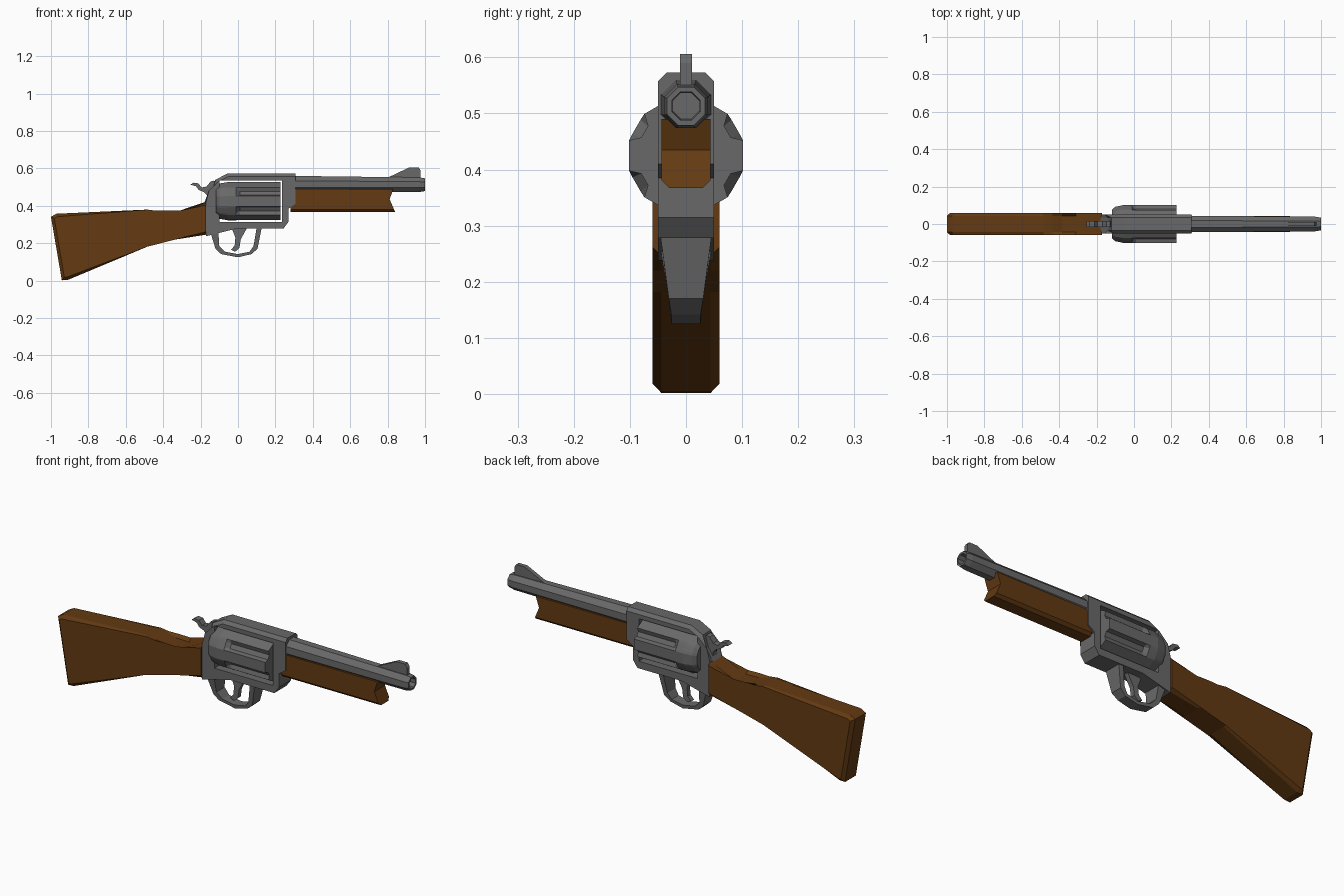
import bpy, bmesh
from math import sin, cos, radians

cube = bpy.data.objects.get("Cube")
if cube:
    bpy.data.objects.remove(cube)


def material(name, color):
    m = bpy.data.materials.new(name)
    m.use_nodes = True
    m.diffuse_color = (*color, 1)
    m.node_tree.nodes["Principled BSDF"].inputs["Base Color"].default_value = (*color, 1)
    return m


steel = material("grey steel", (0.14, 0.14, 0.14))
wood = material("brown wood", (0.125, 0.042, 0.006))


def finish(name, bm, mat):
    bmesh.ops.recalc_face_normals(bm, faces=bm.faces)
    mesh = bpy.data.meshes.new(name)
    bm.to_mesh(mesh)
    bm.free()
    mesh.materials.append(mat)
    ob = bpy.data.objects.new(name, mesh)
    bpy.context.collection.objects.link(ob)
    return ob


def prism(name, outline, half, mat, chamfer=0, rule=lambda p: True):
    """Extrude a side profile across y, chamfering the rim edges chosen by rule."""
    bm = bmesh.new()
    rings = [[bm.verts.new((x, y, z)) for x, z in outline] for y in (-half, half)]
    rims = []
    for ring in rings:
        rims += [e for e in bm.faces.new(ring).edges]
    n = len(outline)
    for i in range(n):
        j = (i + 1) % n
        bm.faces.new((rings[0][i], rings[0][j], rings[1][j], rings[1][i]))
    if chamfer:
        edges = [e for e in rims if rule((e.verts[0].co + e.verts[1].co) / 2)]
        bmesh.ops.bevel(bm, geom=edges, offset=chamfer, segments=1, affect='EDGES')
    return finish(name, bm, mat)


def loft(name, sections, mat, cap=(True, True)):
    """Skin rings given as (x, [(y, z), ...])."""
    bm = bmesh.new()
    rings = [[bm.verts.new((x, y, z)) for y, z in pts] for x, pts in sections]
    for a, b in zip(rings, rings[1:]):
        for i in range(len(a)):
            j = (i + 1) % len(a)
            bm.faces.new((a[i], a[j], b[j], b[i]))
    for ring, wanted in zip((rings[0], rings[-1]), cap):
        if wanted:
            bm.faces.new(ring)
    return finish(name, bm, mat)


def polar(z, polygon):
    return [(r * cos(radians(a)), z + r * sin(radians(a))) for a, r in polygon]


# Shoulder stock
prism("stock", [(-1, .342), (-.97, .358), (-.484, .38), (-.436, .374), (-.385, .36),
                (-.31, .358), (-.17, .422), (-.17, .246), (-.335, .22), (-.484, .182),
                (-.91, .004), (-.942, .002)], .06, wood, .016, lambda p: p.x < -.18)

# Frame with a window for the cylinder
frame = prism("frame", [(-.18, .417), (-.14, .476), (-.12, .54), (-.056, .573), (.307, .573),
                        (.307, .41), (.27, .385), (.27, .315), (.243, .278), (-.01, .278),
                        (-.17, .238)], .05, steel, .016, lambda p: p.z > .43 and p.x < .3)
cutter = prism("window_cutter", [(-.1, .315), (-.1, .535), (.235, .535), (.235, .315)], .2, steel)
cutter.hide_render = True
mod = frame.modifiers.new("window", 'BOOLEAN')
mod.operation, mod.solver, mod.object = 'DIFFERENCE', 'EXACT', cutter
bpy.context.view_layer.objects.active = frame
bpy.ops.object.modifier_apply(modifier="window")
bpy.data.objects.remove(cutter)


# Fluted cylinder: lobes and grooves alternate every half of sixty degrees
def drum(radius, groove):
    pts = []
    for k in range(6):
        a = 60 * k
        pts += [(a - 15, radius), (a + 15, radius), (a + 22, groove), (a + 38, groove)]
    return polar(.425, pts)


loft("cylinder", [(-.118, drum(.08, .08)), (-.1, drum(.095, .095)), (-.055, drum(.105, .103)),
                  (-.01, drum(.105, .103)), (.01, drum(.105, .086)), (.227, drum(.105, .086))], steel)


# Octagonal barrel with a bored muzzle
def octagon(radius, z):
    return polar(z, [(22.5 + 45 * i, radius) for i in range(8)])


loft("barrel", [(.28, octagon(.048, .516)), (.97, octagon(.042, .513)), (1, octagon(.037, .513)),
                (1, octagon(.027, .513)), (.94, octagon(.025, .513))], steel)

# Front sight
prism("front_sight", [(.805, .54), (.805, .553), (.917, .606), (.965, .606), (.976, .59),
                      (.976, .54)], .011, steel)

# Wooden fore-end under the barrel, with a notched tip
prism("fore_end", [(.28, .49), (.83, .49), (.811, .435), (.84, .367), (.28, .367)],
      .044, wood, .014, lambda p: p.z < .38)

# Trigger guard, narrowing towards the bottom
outer = [(-.145, .25), (-.12, .17), (-.09, .142), (0, .125), (.072, .142), (.104, .17), (.127, .285)]
inner = [(.1, .285), (.083, .185), (.062, .155), (0, .142), (-.07, .155), (-.1, .185), (-.105, .262)]
guard = prism("trigger_guard", outer + inner, 1, steel)
for v in guard.data.vertices:
    v.co.y *= min(.046, .026 + max(0, v.co.z - .142) * .17)

# Trigger
prism("trigger", [(-.035, .285), (-.014, .23), (-.018, .187), (-.038, .165), (-.015, .155),
                  (.008, .175), (.014, .22), (.05, .285)], .012, steel)

# Hammer with a curled spur
prism("hammer", [(-.254, .513), (-.238, .524), (-.212, .52), (-.195, .498), (-.168, .503),
                 (-.147, .53), (-.128, .535), (-.11, .5), (-.13, .42), (-.17, .42), (-.165, .455),
                 (-.185, .475), (-.21, .485), (-.225, .505)], .017, steel)
